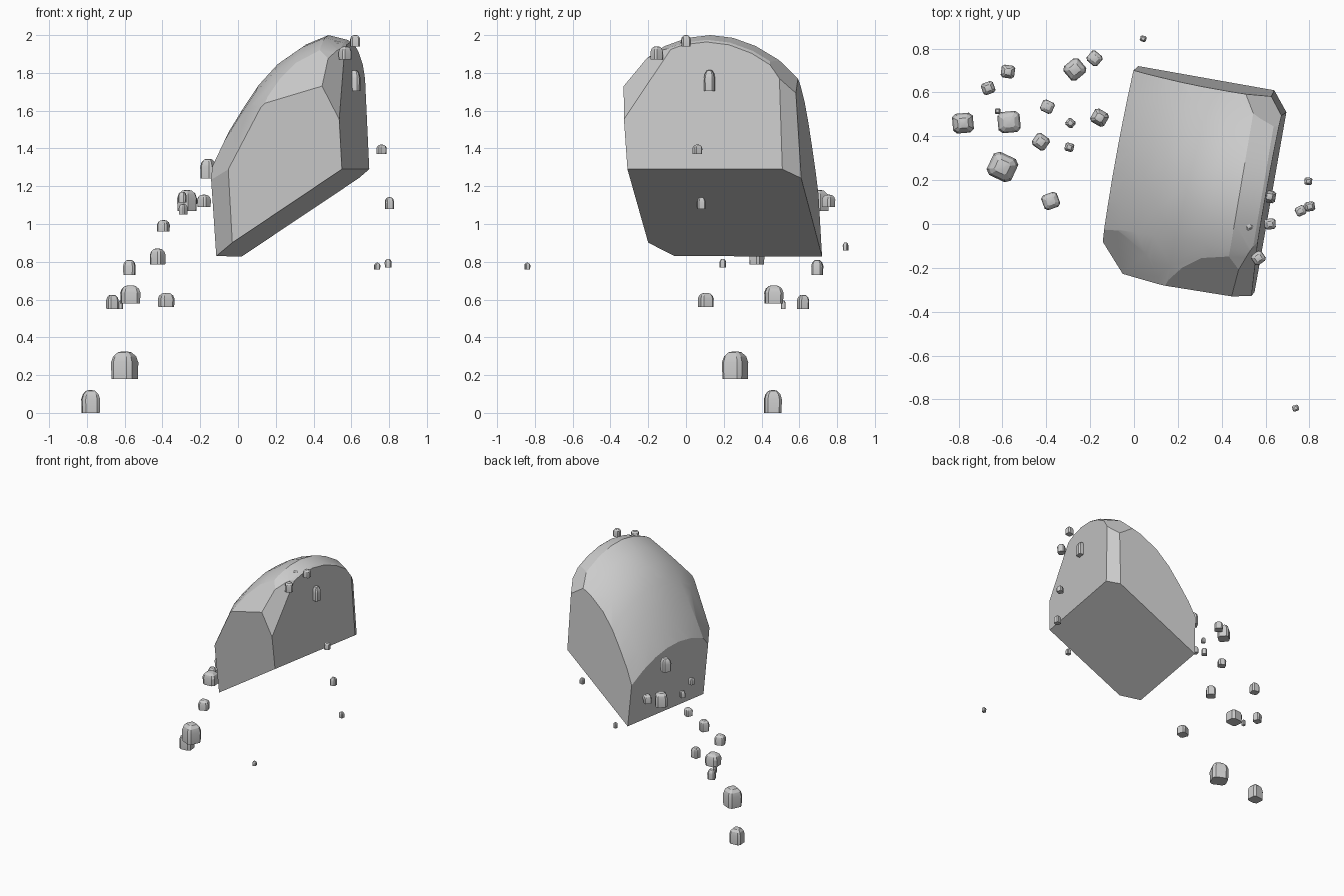
import bpy, bmesh
from math import radians
from mathutils import Vector, Matrix

if "Cube" in bpy.data.objects:
    bpy.data.objects.remove(bpy.data.objects["Cube"])


def finish(bm, name, angle):
    bmesh.ops.recalc_face_normals(bm, faces=bm.faces)
    mesh = bpy.data.meshes.new(name)
    bm.to_mesh(mesh)
    bm.free()
    ob = bpy.data.objects.new(name, mesh)
    bpy.context.collection.objects.link(ob)
    bpy.ops.object.select_all(action='DESELECT')
    ob.select_set(True)
    bpy.context.view_layer.objects.active = ob
    bpy.ops.object.shade_smooth_by_angle(angle=radians(angle))
    return ob


def hull(points):
    bm = bmesh.new()
    for p in points:
        bm.verts.new(p)
    res = bmesh.ops.convex_hull(bm, input=bm.verts)
    junk = {e for e in res["geom_interior"] + res["geom_unused"]
            if isinstance(e, bmesh.types.BMVert)}
    bmesh.ops.delete(bm, geom=list(junk), context='VERTS')
    return bm


def slice_off(bm, a, b, c, inside=Vector((0.3, 0.15, 1.45))):
    a, b, c = Vector(a), Vector(b), Vector(c)
    n = (b - a).cross(c - a).normalized()
    if n.dot(inside - a) > 0:
        n = -n
    geom = bm.verts[:] + bm.edges[:] + bm.faces[:]
    bmesh.ops.bisect_plane(bm, geom=geom, dist=1e-5, plane_co=a, plane_no=n,
                           clear_outer=True)
    bmesh.ops.holes_fill(bm, edges=bm.edges[:], sides=0)


# Large boulder: domed blank swept from a ridge profile, then sliced flat
ridge = [(-.2, 1.1), (-.12, 1.31), (-.03, 1.5), (.05, 1.63), (.13, 1.75), (.23, 1.86),
         (.36, 1.95), (.48, 2.0), (.58, 1.975), (.66, 1.92), (.78, 1.8)]
blank = []
for x, z in ridge + [(-.25, .5), (.8, .5)]:
    for i in range(-5, 6):
        d = i * 0.12
        blank.append((x + .17 * d, .21 - .17 * x + d, z - d * d))
boulder = hull(blank)
A, B, C = (.55, -.31, 1.29), (.695, .51, 1.29), (-.03, -.2, .90)
D, E, F = (-.115, -.06, .83), (.02, .72, .83), (.64, .61, 1.24)
front_top, left_top = (.445, -.33, 1.73), (-.14, -.06, 1.26)
back_top, corner_top = (.48, .595, 1.79), (.625, .585, 1.69)
chamfer_top, shoulder = (-.05, -.23, 1.29), (.13, -.28, 1.635)
for plane in [
    (A, B, D),                                      # slanted underside
    (C, A, front_top),                              # front
    (A, B, (.67, .48, 1.77)),                       # right
    (E, F, back_top),                               # back
    (D, E, left_top),                               # left
    (C, D, chamfer_top),                            # front left corner
    (F, B, corner_top),                             # back right corner
    (shoulder, front_top, (.43, -.24, 1.82)),       # front shoulder
    (left_top, chamfer_top, shoulder),              # left shoulder
    (front_top, (.52, -.32, 1.6), (.58, -.06, 1.93)),   # front right shoulder
    (back_top, corner_top, (.66, .44, 1.85)),       # back right shoulder
]:
    slice_off(boulder, *plane)
finish(boulder, "boulder", 15)


# Small rocks: chamfered block with a domed top
def small_rock(name, x, y, z, w, h, turn):
    pts = []
    for scale, t in [(.96, 0), (1, .6), (.84, .82), (.5, .97), (.2, 1)]:
        a, b = .5 * scale, .32 * scale
        for sx in (-1, 1):
            for sy in (-1, 1):
                pts += [(sx * a, sy * b, t), (sx * b, sy * a * .95, t)]
    bm = hull(pts)
    m = (Matrix.Translation((x, y, z)) @ Matrix.Rotation(radians(turn), 4, 'Z')
         @ Matrix.Diagonal((w * .97, w * .97, h, 1)))
    bmesh.ops.transform(bm, matrix=m, verts=bm.verts)
    finish(bm, name, 25)


# x, y, base height, width, height, turn
rocks = [
    (-.78, .46, 0, .098, .12, 5), (-.6, .26, .18, .127, .145, -25),
    (-.57, .465, .58, .105, .095, 5), (-.575, .695, .73, .064, .08, -8),
    (-.665, .62, .55, .06, .075, 20), (-.622, .515, .55, .027, .045, 0),
    (-.395, .535, .96, .06, .06, -25), (-.425, .375, .785, .072, .085, -35),
    (-.38, .105, .56, .078, .075, 20), (-.27, .705, 1.07, .092, .11, 40),
    (-.18, .755, 1.09, .064, .065, -40), (-.29, .46, 1.05, .042, .055, -40),
    (-.295, .35, 1.115, .042, .055, -15), (-.157, .485, 1.24, .075, .105, -30),
    (.042, .845, .86, .029, .042, -15), (.525, -.01, 1.925, .04, .045, 30),
    (.62, 0, 1.94, .053, .06, 5), (.567, -.155, 1.87, .06, .07, 35),
    (.617, .125, 1.705, .06, .11, -10), (.76, .06, 1.37, .048, .05, 25),
    (.802, .08, 1.08, .047, .062, 10), (.795, .195, .77, .036, .045, -5),
    (.737, -.84, .76, .03, .035, 15),
]
for i, r in enumerate(rocks):
    small_rock(f"small_rock_{i + 1:02d}", *r)
